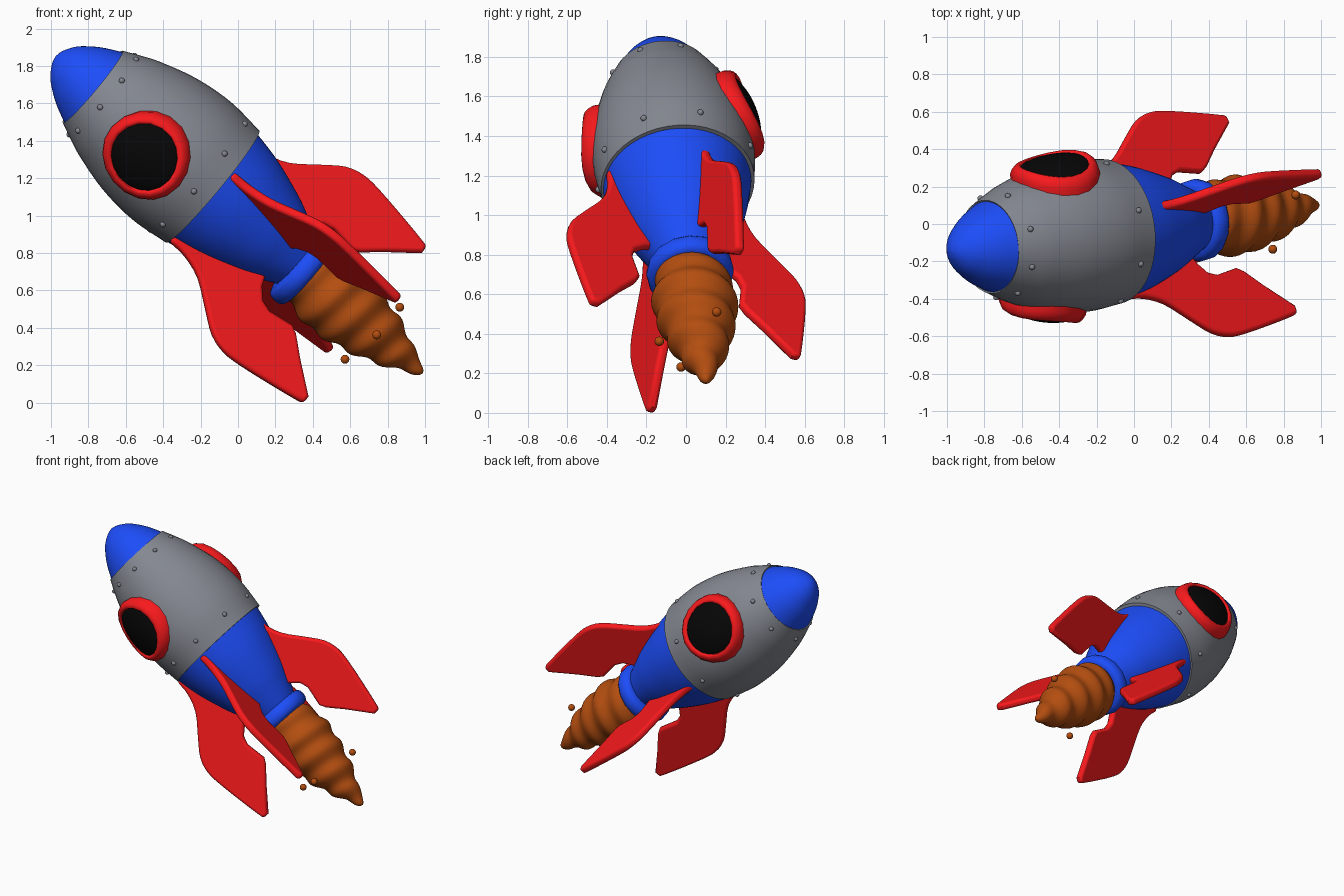
import bpy, bmesh, math
from mathutils import Matrix, Vector

if "Cube" in bpy.data.objects:
    bpy.data.objects.remove(bpy.data.objects["Cube"])


def rocket_frame(origin, tail):
    """Frame whose local +Z points to the nose, origin on the nose seam."""
    tail = Vector(tail).normalized()
    ex = Vector((0, -1, 0))
    ex = (ex - ex.dot(tail) * tail).normalized()
    m = Matrix((ex, (-tail).cross(ex), -tail)).transposed().to_4x4()
    m.translation = origin
    return m


HULL_FRAME = rocket_frame((-0.777, -0.122, 1.689), (0.765, 0.096, -0.637))
TAIL_FRAME = rocket_frame((-0.78, -0.125, 1.675), (0.755, 0.098, -0.649))
FIN_FRAME = rocket_frame((-0.78, -0.143, 1.668), (0.755, 0.098, -0.649))


def material(name, rgb):
    m = bpy.data.materials.new(name)
    m.diffuse_color = (*rgb, 1)
    m.use_nodes = True
    m.node_tree.nodes["Principled BSDF"].inputs["Base Color"].default_value = m.diffuse_color
    return m


BLUE = material("blue", (0.012, 0.075, 0.95))
RED = material("red", (0.95, 0.01, 0.012))
BLACK = material("black", (0.002, 0.002, 0.002))
ORANGE = material("orange", (0.45, 0.075, 0.005))
GREY = material("grey", (0.23, 0.245, 0.28))


def finish(name, bm, mat, matrix, angle=40):
    bmesh.ops.recalc_face_normals(bm, faces=bm.faces)
    me = bpy.data.meshes.new(name)
    bm.to_mesh(me)
    bm.free()
    ob = bpy.data.objects.new(name, me)
    bpy.context.collection.objects.link(ob)
    ob.matrix_world = matrix
    me.materials.append(mat)
    bpy.ops.object.select_all(action='DESELECT')
    ob.select_set(True)
    bpy.context.view_layer.objects.active = ob
    bpy.ops.object.shade_smooth_by_angle(angle=math.radians(angle))
    return ob


def smooth(pts, n=5):
    """Catmull-Rom curve through the points."""
    p = [Vector(q) for q in pts]
    p = [2 * p[0] - p[1]] + p + [2 * p[-1] - p[-2]]
    out = []
    for i in range(1, len(p) - 2):
        a, b, c, d = p[i - 1:i + 3]
        for k in range(n):
            t = k / n
            out.append(0.5 * (2 * b + (c - a) * t + (2 * a - 5 * b + 4 * c - d) * t * t
                              + (3 * b - a - 3 * c + d) * t ** 3))
    return out + [p[-2]]


def lathe(name, profile, mat, matrix, sides=48, closed=False, warp=None, angle=40):
    """Revolve (distance towards tail, radius) points about local Z."""
    bm = bmesh.new()
    rings = []
    for s, r in profile:
        ring = []
        for i in range(sides):
            a = 2 * math.pi * i / sides
            co = Vector((r * math.cos(a), r * math.sin(a), -s))
            ring.append(bm.verts.new(warp(co, a, r) if warp else co))
        rings.append(ring)
    pairs = list(zip(rings, rings[1:])) + ([(rings[-1], rings[0])] if closed else [])
    for a, b in pairs:
        for i in range(sides):
            j = (i + 1) % sides
            bm.faces.new((a[i], a[j], b[j], b[i]))
    bmesh.ops.remove_doubles(bm, verts=bm.verts, dist=0.0005)
    return finish(name, bm, mat, matrix, angle)


# Hull sections
lathe("nose_cone", smooth([(-0.258, 0), (-0.245, 0.047), (-0.205, 0.108), (-0.15, 0.156),
                           (-0.08, 0.202), (0.03, 0.255)]), BLUE, HULL_FRAME)
hull = [(0, 0.25), (0.1, 0.296), (0.2, 0.335), (0.4, 0.389), (0.62, 0.41), (0.838, 0.39)]
lathe("hull", [(0.02, 0.22)] + smooth(hull) + [(0.838, 0.355), (0.8, 0.35)], GREY, HULL_FRAME)
lathe("lower_body", smooth([(0.78, 0.382), (0.86, 0.372), (1.025, 0.335), (1.225, 0.266),
                            (1.34, 0.213), (1.47, 0.15)]), BLUE,
      rocket_frame((-0.776, -0.125, 1.69), (0.758, 0.097, -0.645)))
lathe("nozzle_collar", [(1.43, 0.13), (1.43, 0.18), (1.438, 0.204), (1.455, 0.217), (1.485, 0.222),
                        (1.515, 0.217), (1.532, 0.204), (1.54, 0.18), (1.54, 0.13)],
      BLUE, TAIL_FRAME, sides=16, closed=True, angle=50)


# Exhaust plume with spiral ridges
def ridges(co, a, r):
    k = 1 + 0.011 * math.sin(-2 * math.pi * co.z / 0.165 - a) * min(1, r / 0.1) / max(r, 0.01)
    return Vector((co.x * k, co.y * k, co.z))


plume = [(1.5, 0.16), (1.56, 0.18), (1.7, 0.208), (1.82, 0.2), (1.95, 0.172), (2.06, 0.14),
         (2.15, 0.105), (2.24, 0.063), (2.3, 0.038), (2.33, 0.02), (2.342, 0)]
lathe("exhaust_plume", smooth(plume, 8), ORANGE, TAIL_FRAME, warp=ridges, angle=80)


def ball(name, pos, r, mat, matrix):
    bm = bmesh.new()
    bmesh.ops.create_uvsphere(bm, u_segments=14, v_segments=8, radius=r,
                              matrix=Matrix.Translation(pos))
    finish(name, bm, mat, matrix, 60)


for i, p in enumerate([(0.865, 0.155, 0.51), (0.742, -0.135, 0.362), (0.572, -0.025, 0.232)]):
    ball(f"spark_{i}", p, 0.024, ORANGE, Matrix())

# Rivets: one row near each end of the hull
for row, (s, r) in enumerate([(0.075, 0.284), (0.74, 0.402)]):
    for i, deg in enumerate([-54, -12, 26, 66, 108, 159, 207, 256]):
        a = math.radians(deg)
        ball(f"rivet_{row}_{i}", (r * math.cos(a), r * math.sin(a), -s), 0.016, GREY, HULL_FRAME)


# Portholes on opposite sides, bent to follow the hull
def bend(co, a, r):
    return Vector((co.x, co.y, co.z - co.y ** 2 / 0.86 - co.x ** 2 / 2.5))


for i, deg in enumerate((-16, 166)):
    m = (HULL_FRAME @ Matrix.Rotation(math.radians(deg), 4, 'Z')
         @ Matrix.Translation((0, 0, -0.482)) @ Matrix.Rotation(math.radians(81), 4, 'Y'))
    lathe(f"porthole_ring_{i}", [(-0.36, 0.175), (-0.43, 0.178), (-0.448, 0.186), (-0.456, 0.2),
                                 (-0.452, 0.217), (-0.438, 0.231), (-0.415, 0.24), (-0.36, 0.24)],
          RED, m, sides=18, closed=True, warp=bend, angle=50)
    lathe(f"porthole_glass_{i}", smooth([(-0.38, 0.19), (-0.435, 0.187), (-0.45, 0.13),
                                         (-0.457, 0.065), (-0.459, 0)], 3),
          BLACK, m, warp=bend, angle=80)

# Four swept fins
outer = smooth([(0.83, 0.372), (0.941, 0.378), (1.07, 0.425), (1.211, 0.538), (1.32, 0.622),
                (1.428, 0.655), (1.55, 0.648), (1.778, 0.61), (1.93, 0.58)], 3)
inner = [(1.932, 0.535), (1.766, 0.395), (1.67, 0.305), (1.625, 0.28), (1.48, 0.305),
         (1.42, 0.285), (1.37, 0.225), (1.33, 0.12), (1.1, 0.2), (0.83, 0.3)]
for i in range(4):
    bm = bmesh.new()
    h = 0.025
    face = bm.faces.new([bm.verts.new((r, -h, -s)) for s, r in list(outer) + inner])
    ext = bmesh.ops.extrude_face_region(bm, geom=[face])
    bmesh.ops.translate(bm, vec=(0, 2 * h, 0),
                        verts=[v for v in ext["geom"] if isinstance(v, bmesh.types.BMVert)])
    fin = finish(f"fin_{i}", bm, RED,
                 FIN_FRAME @ Matrix.Rotation(math.radians(23.5 + 90 * i), 4, 'Z'))
    bev = fin.modifiers.new("round_edges", 'BEVEL')
    bev.width, bev.segments = 0.018, 3
    bev.limit_method, bev.angle_limit = 'ANGLE', math.radians(60)
